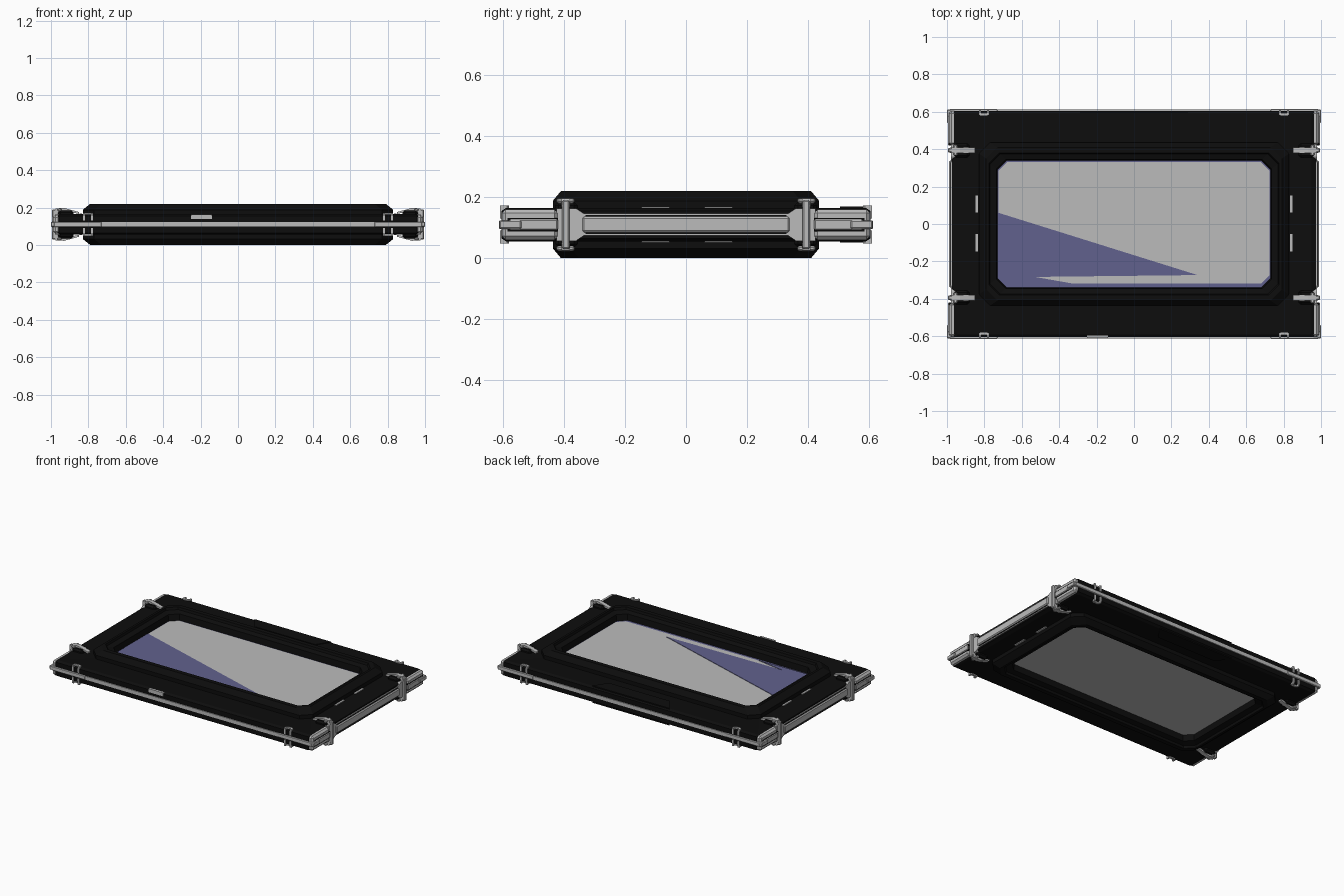
import bpy, bmesh

if "Cube" in bpy.data.objects:
    bpy.data.objects.remove(bpy.data.objects["Cube"])

MID = 0.11  # height of the symmetry plane


def material(name, rgb):
    m = bpy.data.materials.new(name)
    m.use_nodes = True
    m.diffuse_color = (*rgb, 1)
    m.node_tree.nodes["Principled BSDF"].inputs["Base Color"].default_value = (*rgb, 1)
    return m


BLACK = material("black frame", (0.004, 0.004, 0.004))
METAL = material("grey metal", (0.5, 0.5, 0.5))
PANE = material("pale grey pane", (0.5, 0.5, 0.5))
BLUE = material("dusky blue glass", (0.12, 0.12, 0.27))


def finish(name, bm, mat, mirror="", bevel=0):
    bmesh.ops.recalc_face_normals(bm, faces=bm.faces)
    me = bpy.data.meshes.new(name)
    bm.to_mesh(me)
    bm.free()
    me.materials.append(mat)
    ob = bpy.data.objects.new(name, me)
    bpy.context.collection.objects.link(ob)
    ob.location.z = MID
    if bevel:
        b = ob.modifiers.new("bevel", "BEVEL")
        b.width, b.segments = bevel, 1
    if mirror:
        m = ob.modifiers.new("mirror", "MIRROR")
        m.use_axis = [a in mirror for a in "XYZ"]
        m.use_mirror_merge = False
    return ob


def prism(name, pts, axis, a, b, mat, mirror="", bevel=0):
    """Extrude a 2D outline along one axis from a to b."""
    place = {"X": lambda p, t: (t, p[0], p[1]),
             "Y": lambda p, t: (p[0], t, p[1]),
             "Z": lambda p, t: (p[0], p[1], t)}[axis]
    bm = bmesh.new()
    low = [bm.verts.new(place(p, a)) for p in pts]
    high = [bm.verts.new(place(p, b)) for p in pts]
    bm.faces.new(low)
    bm.faces.new(high)
    for i in range(len(pts)):
        j = (i + 1) % len(pts)
        bm.faces.new((low[i], low[j], high[j], high[i]))
    return finish(name, bm, mat, mirror, bevel)


def box(name, x, y, z, mat, mirror="", bevel=0):
    pts = [(x[0], y[0]), (x[1], y[0]), (x[1], y[1]), (x[0], y[1])]
    return prism(name, pts, "Z", z[0], z[1], mat, mirror, bevel)


def octagon(hx, hy, c):
    return [(hx, c - hy), (hx, hy - c), (hx - c, hy), (c - hx, hy),
            (-hx, hy - c), (-hx, c - hy), (c - hx, -hy), (hx - c, -hy)]


def ring(name, profile, mat):
    """Sweep a closed section of (half x, half y, corner cut, z) round the frame."""
    bm = bmesh.new()
    loops = [[bm.verts.new((*p, z)) for p in octagon(hx, hy, c)]
             for hx, hy, c, z in profile]
    for k, lo in enumerate(loops):
        hi = loops[(k + 1) % len(loops)]
        for i in range(8):
            j = (i + 1) % 8
            bm.faces.new((lo[i], lo[j], hi[j], hi[i]))
    return finish(name, bm, mat)


def symmetric(half):
    return half + [(x, y, c, -z) for x, y, c, z in reversed(half)]


# Black body: outer slab and raised window surround
ring("outer_slab", symmetric([
    (0.80, 0.40, 0.05, 0.052), (0.95, 0.59, 0.01, 0.055),
    (0.972, 0.605, 0.015, 0.045)]), BLACK)
ring("window_surround", symmetric([
    (0.73, 0.34, 0.05, 0.042), (0.735, 0.345, 0.05, 0.085),
    (0.77, 0.375, 0.055, 0.095), (0.775, 0.38, 0.055, 0.11),
    (0.79, 0.41, 0.06, 0.11), (0.83, 0.437, 0.06, 0.078)]), BLACK)

# Glass core, grey panes and the blue wedge on the upper face
prism("glass_core", octagon(0.735, 0.345, 0.05), "Z", -0.043, 0.043, BLUE)
pane = [(x, y + 0.006) for x, y in octagon(0.724, 0.325, 0.045)]
prism("upper_pane", pane, "Z", 0.043, 0.046, PANE)
prism("lower_pane", octagon(0.73, 0.34, 0.05), "Z", -0.046, -0.043, PANE)
prism("blue_wedge", [(-0.725, 0.06), (0.34, -0.273), (-0.53, -0.283),
                     (-0.33, -0.318), (-0.69, -0.325), (-0.725, -0.29)],
      "Z", 0.046, 0.049, BLUE)

# Raised trapezoid panel on the back margin
prism("back_panel", [(-0.29, 0.595), (-0.23, 0.505), (0.23, 0.505), (0.29, 0.595)],
      "Z", 0.05, 0.059, BLACK, "Z")

# Black lugs that carry the clips
box("clip_lug", (0.88, 0.962), (0.355, 0.43), (0.04, 0.075), BLACK, "XYZ", 0.012)

# Long metal strips on front and back edges
box("edge_strip", (-0.98, 0.98), (0.595, 0.611), (-0.012, 0.012), METAL, "Y")
box("corner_strip", (0.73, 0.985), (0.598, 0.614), (-0.014, 0.014), METAL, "XY", 0.003)
box("front_tab", (-0.25, -0.14), (-0.609, -0.596), (0.03, 0.054), METAL)

# End rails with flared ends
flare = [(0, 0.036), (0.335, 0.036), (0.36, 0.053), (0.425, 0.053)]
prism("end_rail", flare + [(y, -z) for y, z in reversed(flare)], "X",
      0.955, 0.978, METAL, "XY")
box("rail_bar", (0.965, 0.988), (-0.34, 0.34), (-0.026, 0.026), METAL, "X", 0.006)
box("rail_groove", (0.97, 0.98), (-0.33, 0.33), (-0.031, 0.031), BLACK, "X")

# Corner blocks with a raised tongue and end tab
box("corner_block", (0.95, 0.988), (0.42, 0.604), (-0.05, 0.05), METAL, "XY", 0.012)
box("tongue_outline", (0.97, 0.99), (0.42, 0.585), (-0.022, 0.022), BLACK, "XY")
box("corner_tongue", (0.97, 0.994), (0.42, 0.58), (-0.018, 0.018), METAL, "XY", 0.004)
box("corner_tab", (0.95, 1.0), (0.54, 0.612), (-0.014, 0.014), METAL, "XY", 0.004)

# Clips: upright post, folded arm, and foot at each end
box("clip_post", (0.955, 0.995), (0.382, 0.406), (-0.08, 0.08), METAL, "XY", 0.005)
prism("clip_arm", [(0.985, 0.06), (0.975, 0.085), (0.93, 0.088), (0.85, 0.066),
                   (0.85, 0.056), (0.93, 0.072), (0.965, 0.07)],
      "Y", 0.38, 0.408, METAL, "XYZ")
box("clip_foot", (0.945, 0.965), (0.365, 0.425), (0.07, 0.086), METAL, "XYZ", 0.005)

# Small staples on the front and back edges
u = [(0.775, 0.61), (0.775, 0.587), (0.785, 0.58), (0.82, 0.58), (0.83, 0.587),
     (0.83, 0.61), (0.818, 0.61), (0.818, 0.594), (0.787, 0.594), (0.787, 0.61)]
prism("edge_staple", u, "Z", 0.02, 0.062, METAL, "XYZ")

# Light bars beside the window
for y in (0.107, -0.1):
    box("marker_bar", (0.834, 0.847), (y - 0.046, y + 0.046), (0.05, 0.058), METAL, "XZ")
